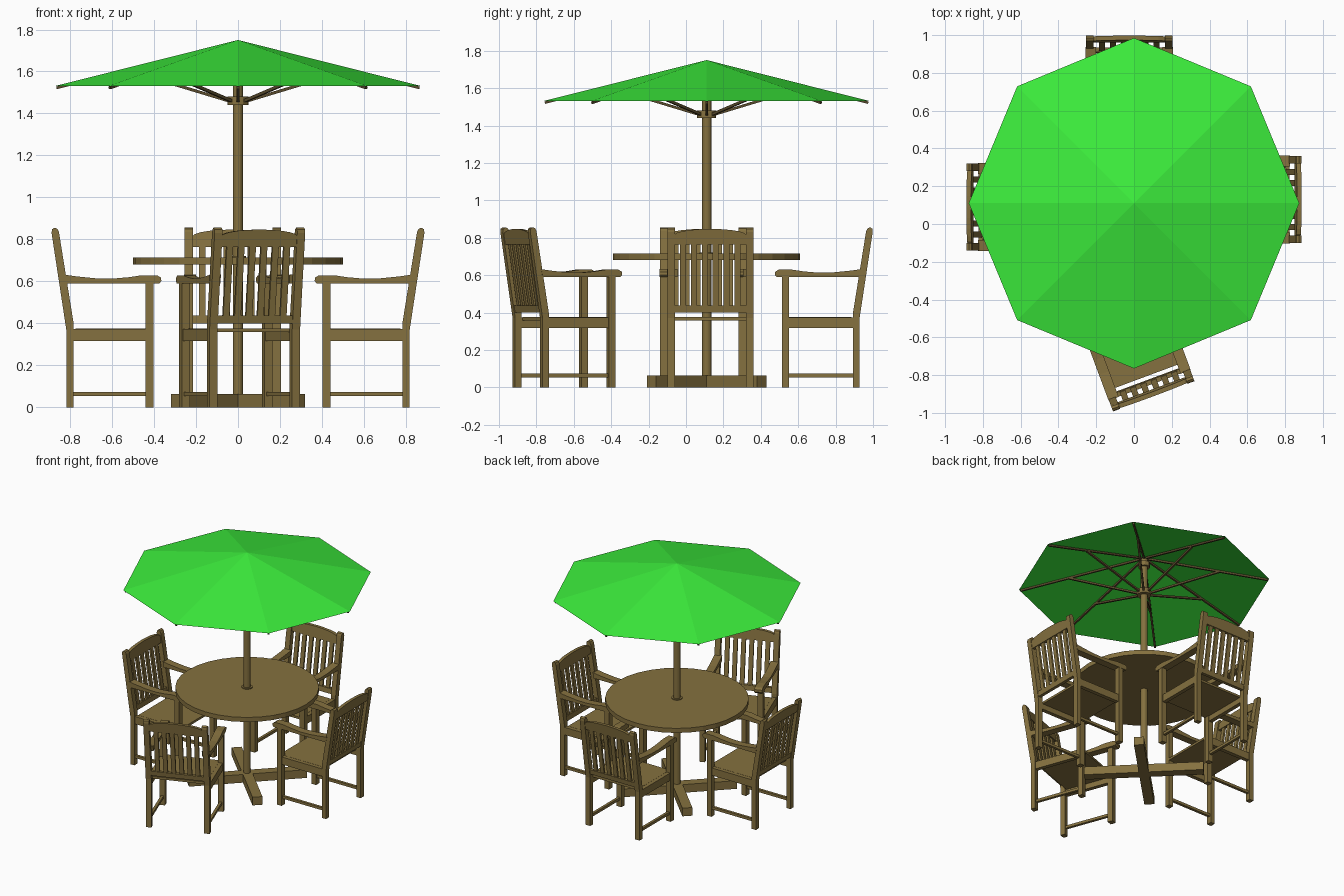
import bpy, bmesh, math
from mathutils import Matrix, Vector

if "Cube" in bpy.data.objects:
    bpy.data.objects.remove(bpy.data.objects["Cube"])

def material(name, rgb):
    m = bpy.data.materials.new(name)
    m.diffuse_color = (*rgb, 1)
    m.use_nodes = True
    m.node_tree.nodes["Principled BSDF"].inputs["Base Color"].default_value = m.diffuse_color
    return m

WOOD = material("wood", (0.235, 0.165, 0.05))
DARK = material("dark_wood", (0.10, 0.07, 0.025))
GREEN = material("canopy_green", (0.045, 0.85, 0.045))
CENTRE = Vector((0, 0.11, 0))

def finish(name, bm, mat, recalc=True):
    if recalc:
        bmesh.ops.recalc_face_normals(bm, faces=bm.faces)
    me = bpy.data.meshes.new(name)
    bm.to_mesh(me)
    bm.free()
    me.materials.append(mat)
    ob = bpy.data.objects.new(name, me)
    bpy.context.collection.objects.link(ob)
    return ob

def prism(name, pts, d0, d1, place, mat=WOOD):
    """Extrude a 2D outline from d0 to d1; place maps (a, b, d) to space."""
    bm = bmesh.new()
    lo = [bm.verts.new(place(a, b, d0)) for a, b in pts]
    hi = [bm.verts.new(place(a, b, d1)) for a, b in pts]
    bm.faces.new(lo)
    bm.faces.new(hi[::-1])
    n = len(pts)
    for i in range(n):
        j = (i + 1) % n
        bm.faces.new((lo[i], lo[j], hi[j], hi[i]))
    return finish(name, bm, mat)

def rect(a0, a1, b0, b1):
    return [(a0, b0), (a1, b0), (a1, b1), (a0, b1)]

def cylinder(name, r, z0, z1, sides, mat=WOOD):
    ring = [(r * math.cos(2 * math.pi * i / sides), r * math.sin(2 * math.pi * i / sides))
            for i in range(sides)]
    return prism(name, ring, z0, z1, lambda a, b, d: CENTRE + Vector((a, b, d)), mat)

def bar(name, p, q, w, mat):
    """Square bar between two points."""
    p, q = Vector(p), Vector(q)
    t = (q - p).normalized()
    s = t.cross(Vector((0, 0, 1))).normalized()
    n = s.cross(t)
    return prism(name, rect(-w / 2, w / 2, -w / 2, w / 2), 0, (q - p).length,
                 lambda a, b, d: p + s * a + n * b + t * d, mat)

# Table top, pole and collars
cylinder("table_top", 0.5, 0.68, 0.715, 32)
cylinder("table_collar", 0.038, 0.715, 0.722, 16)
cylinder("pole", 0.025, 0.0, 1.73, 16)
cylinder("runner_hub", 0.05, 1.44, 1.48, 12)
cylinder("top_hub", 0.04, 1.665, 1.70, 12)

# Crossed diagonal feet
for k, ang in enumerate((45, 135)):
    m = Matrix.Translation(CENTRE) @ Matrix.Rotation(math.radians(ang), 4, 'Z')
    prism(f"base_foot_{k}", rect(-0.417, 0.417, -0.035, 0.035), 0, 0.063,
          lambda a, b, d: m @ Vector((a, b, d)))

# Octagonal canopy, open below
bm = bmesh.new()
apex = bm.verts.new(CENTRE + Vector((0, 0, 1.75)))
rim = [bm.verts.new(CENTRE + Vector((0.875 * math.cos(i * math.pi / 4),
                                     0.875 * math.sin(i * math.pi / 4), 1.53))) for i in range(8)]
for i in range(8):
    bm.faces.new((rim[i], rim[(i + 1) % 8], apex))
finish("canopy", bm, GREEN, recalc=False)

# Ribs under the canopy and struts from the hub
for i in range(8):
    d = Vector((math.cos(i * math.pi / 4), math.sin(i * math.pi / 4), 0))
    up = Vector((0, 0, 1))
    bar(f"rib_{i}", CENTRE + d * 0.02 + up * 1.733, CENTRE + d * 0.865 + up * 1.522, 0.013, DARK)
    bar(f"strut_{i}", CENTRE + d * 0.035 + up * 1.457, CENTRE + d * 0.52 + up * 1.604, 0.014, DARK)

# Chair side outlines: u runs away from the table, z is up
SLANT = 0.153
BACK_LEG = [(0.783, 0), (0.818, 0), (0.818, 0.37), (0.888, 0.83), (0.886, 0.848),
            (0.874, 0.856), (0.860, 0.850), (0.853, 0.835), (0.783, 0.40)]
ARM = [(0.375, 0.59), (0.818, 0.59), (0.826, 0.632), (0.77, 0.624), (0.68, 0.615), (0.60, 0.613),
       (0.52, 0.620), (0.46, 0.629), (0.385, 0.629), (0.367, 0.618), (0.365, 0.602)]
ARCH = [(-0.192, 0.765), (0.192, 0.765)] + [
    (0.192 * math.cos(t * math.pi / 10), 0.815 + 0.032 * math.sin(t * math.pi / 10)) for t in range(11)]

def chair(tag, origin, angle):
    m = Matrix.Translation(origin) @ Matrix.Rotation(math.radians(angle), 4, 'Z')
    side = lambda u, z, v: m @ Vector((u, v, z))
    # back parts lean with the rear posts
    back = lambda v, z, d: m @ Vector((0.803 + (z - 0.375) * SLANT + d, v, z))
    for s, lr in ((-1, "left"), (1, "right")):
        prism(f"{tag}_back_leg_{lr}", BACK_LEG, s * 0.19, s * 0.23, side)
        prism(f"{tag}_front_leg_{lr}", rect(0.402, 0.44, 0, 0.592), s * 0.19, s * 0.23, side)
        prism(f"{tag}_arm_{lr}", ARM, s * 0.175, s * 0.232, side)
        prism(f"{tag}_seat_rail_{lr}", rect(0.438, 0.785, 0.317, 0.374), s * 0.195, s * 0.225, side)
        prism(f"{tag}_stretcher_{lr}", rect(0.438, 0.785, 0.053, 0.073), s * 0.2, s * 0.22, side)
    prism(f"{tag}_seat", rect(0.402, 0.775, 0.358, 0.375), -0.196, 0.196, side)
    prism(f"{tag}_top_rail", ARCH, -0.012, 0.012, back)
    prism(f"{tag}_lower_rail", rect(-0.192, 0.192, 0.40, 0.437), -0.012, 0.012, back)
    for i in range(6):
        v = (i - 2.5) * 0.058
        prism(f"{tag}_slat_{i}", rect(v - 0.016, v + 0.016, 0.43, 0.772), -0.007, 0.007, back)

chair("right_chair", (0, 0.13, 0), 0)
chair("left_chair", (0, 0.09, 0), 180)
chair("back_chair", (-0.025, 0.11, 0), 90)
chair("front_chair", (-0.205, -0.08, 0), -69.6)
